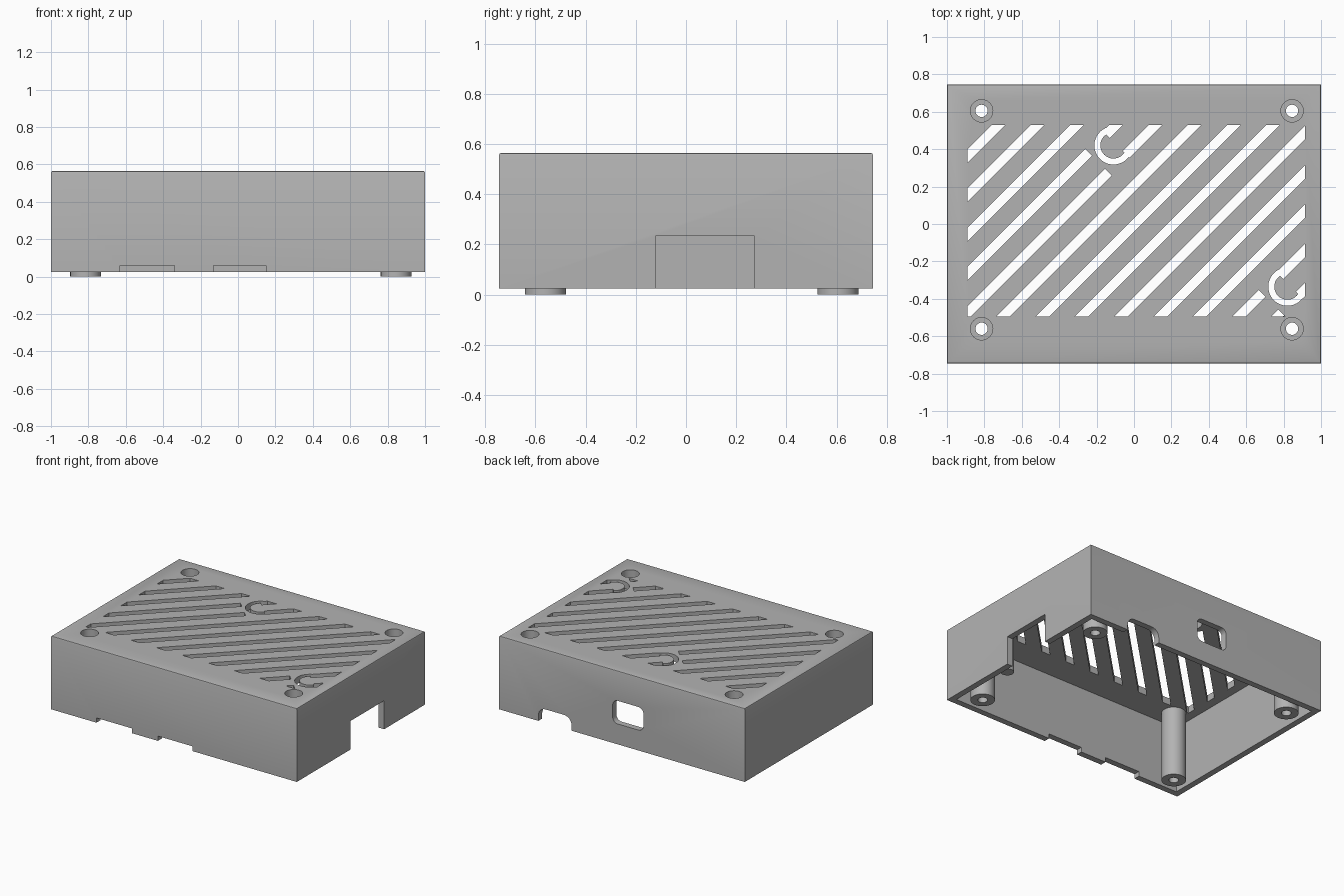
import bpy, bmesh, math
from mathutils import Vector

if "Cube" in bpy.data.objects:
    bpy.data.objects.remove(bpy.data.objects["Cube"])

grey = bpy.data.materials.new("plain grey")
grey.diffuse_color = (0.45, 0.45, 0.45, 1)
grey.use_nodes = True
grey.node_tree.nodes["Principled BSDF"].inputs["Base Color"].default_value = grey.diffuse_color

Z0, Z1, CEIL, WALL = 0.025, 0.565, 0.515, 0.045
HX, HY = 1.0, 0.745


def finish(name, bm):
    bmesh.ops.recalc_face_normals(bm, faces=bm.faces)
    me = bpy.data.meshes.new(name)
    bm.to_mesh(me)
    bm.free()
    me.materials.append(grey)
    ob = bpy.data.objects.new(name, me)
    bpy.context.collection.objects.link(ob)
    return ob


def prism(bm, pts, axis, lo, hi):
    """Extrude a 2D outline along x, y or z from lo to hi."""
    place = {"x": lambda a, b, c: (c, a, b),
             "y": lambda a, b, c: (a, c, b),
             "z": lambda a, b, c: (a, b, c)}[axis]
    low = [bm.verts.new(place(a, b, lo)) for a, b in pts]
    top = [bm.verts.new(place(a, b, hi)) for a, b in pts]
    bm.faces.new(low[::-1])
    bm.faces.new(top)
    n = len(pts)
    for i in range(n):
        bm.faces.new((low[i], low[(i + 1) % n], top[(i + 1) % n], top[i]))


def rect(a0, a1, b0, b1):
    return [(a0, b0), (a1, b0), (a1, b1), (a0, b1)]


def arc(c, r, d0, d1, n):
    return [(c[0] + r * math.cos(math.radians(d0 + (d1 - d0) * i / n)),
             c[1] + r * math.sin(math.radians(d0 + (d1 - d0) * i / n)))
            for i in range(n + 1)]


def circle(c, r, n=32):
    return arc(c, r, 0, 360, n)[:-1]


def rounded(a0, a1, b0, b1, r):
    return (arc((a1 - r, b1 - r), r, 0, 90, 6) + arc((a0 + r, b1 - r), r, 90, 180, 6)
            + arc((a0 + r, b0 + r), r, 180, 270, 6) + arc((a1 - r, b0 + r), r, 270, 360, 6))


def clip(pts, nx, ny, d):
    """Keep the part of a convex outline where nx*x + ny*y <= d."""
    out = []
    for i, p in enumerate(pts):
        q = pts[(i + 1) % len(pts)]
        sp, sq = nx * p[0] + ny * p[1] - d, nx * q[0] + ny * q[1] - d
        if sp <= 0:
            out.append(p)
        if sp * sq < 0:
            t = sp / (sp - sq)
            out.append((p[0] + t * (q[0] - p[0]), p[1] + t * (q[1] - p[1])))
    return out


def boolean(ob, name, prisms, op="DIFFERENCE"):
    bm = bmesh.new()
    for p in prisms:
        prism(bm, *p)
    tool = finish(name, bm)
    mod = ob.modifiers.new(name, "BOOLEAN")
    mod.operation, mod.object, mod.solver = op, tool, "EXACT"
    bpy.context.view_layer.objects.active = ob
    bpy.ops.object.modifier_apply(modifier=mod.name)
    bpy.data.objects.remove(tool)


# Outer shell with softened top edges
bm = bmesh.new()
prism(bm, rect(-HX, HX, -HY, HY), "z", Z0, Z1)
bmesh.ops.bevel(bm, geom=[e for e in bm.edges if all(v.co.z > 0.5 for v in e.verts)],
                offset=0.01, segments=2, affect="EDGES", profile=0.5)
case = finish("case_shell", bm)
boolean(case, "hollow", [(rect(-HX + WALL, HX - WALL, -HY + WALL, HY - WALL), "z", -0.1, CEIL)])

# Screw pillars
screws = [(x, y) for x in (-0.815, 0.845) for y in (-0.56, 0.605)]
boolean(case, "pillars", [(circle(p, 0.082), "z", 0, CEIL + 0.02) for p in screws], "UNION")

# Port openings in the walls
boolean(case, "ports", [
    (rect(-0.12, 0.27, -0.1, 0.235), "x", HX - 0.1, HX + 0.1),
    (rect(-0.63, -0.34, -0.1, 0.06), "y", -HY - 0.1, -HY + 0.06),
    (rect(-0.13, 0.15, -0.1, 0.06), "y", -HY - 0.1, -HY + 0.06),
    (rounded(-0.175, 0.075, 0.175, 0.345, 0.04), "y", HY - 0.1, HY + 0.1),
    (rounded(0.41, 0.68, -0.15, 0.125, 0.06), "y", HY - 0.1, HY + 0.1)])

# Diagonal vent slots, interrupted around the two flexible buttons
buttons = [(-0.11, 0.42), (0.82, -0.335)]
breaks = {-2: buttons[0], -1: buttons[0], 6: buttons[1], 7: buttons[1]}
slots = []
for k in range(-5, 8):
    c = -0.205 + 0.21 * k
    base = clip(clip(rect(-0.89, 0.915, -0.495, 0.53), 1, -1, c + 0.036), -1, 1, -c + 0.036)
    pieces = [base]
    if k in breaks:
        s = sum(breaks[k])
        pieces = [clip(base, 1, 1, s - 0.17), clip(base, -1, -1, -s - 0.02)]
    slots += [(p, "z", CEIL - 0.1, Z1 + 0.1) for p in pieces if len(p) > 2]
boolean(case, "slots", slots)

# Curved gaps around the buttons
for b in buttons:
    ring = arc(b, 0.102, 100, 350, 30) + arc(b, 0.07, 350, 100, 30)
    ring = [(min(x, 0.915), y) for x, y in ring]
    boolean(case, "button_gap", [(ring, "z", CEIL - 0.1, Z1 + 0.1)])

# Screw holes and head recesses
boolean(case, "holes", [(circle(p, 0.033, 24), "z", -0.1, Z1 + 0.1) for p in screws])
boolean(case, "recesses", [(circle(p, 0.06), "z", 0.2, Z1 + 0.1) for p in screws])

# Button plungers under the lid
for b, z, name in ((buttons[0], 0.35, "rear_plunger"), (buttons[1], 0.125, "side_plunger")):
    bm = bmesh.new()
    prism(bm, circle(b, 0.045, 24), "z", z, CEIL + 0.01)
    finish(name, bm)

for ob in list(bpy.context.scene.objects):
    bpy.ops.object.select_all(action="DESELECT")
    ob.select_set(True)
    bpy.context.view_layer.objects.active = ob
    bpy.ops.object.shade_smooth_by_angle(angle=math.radians(30))
